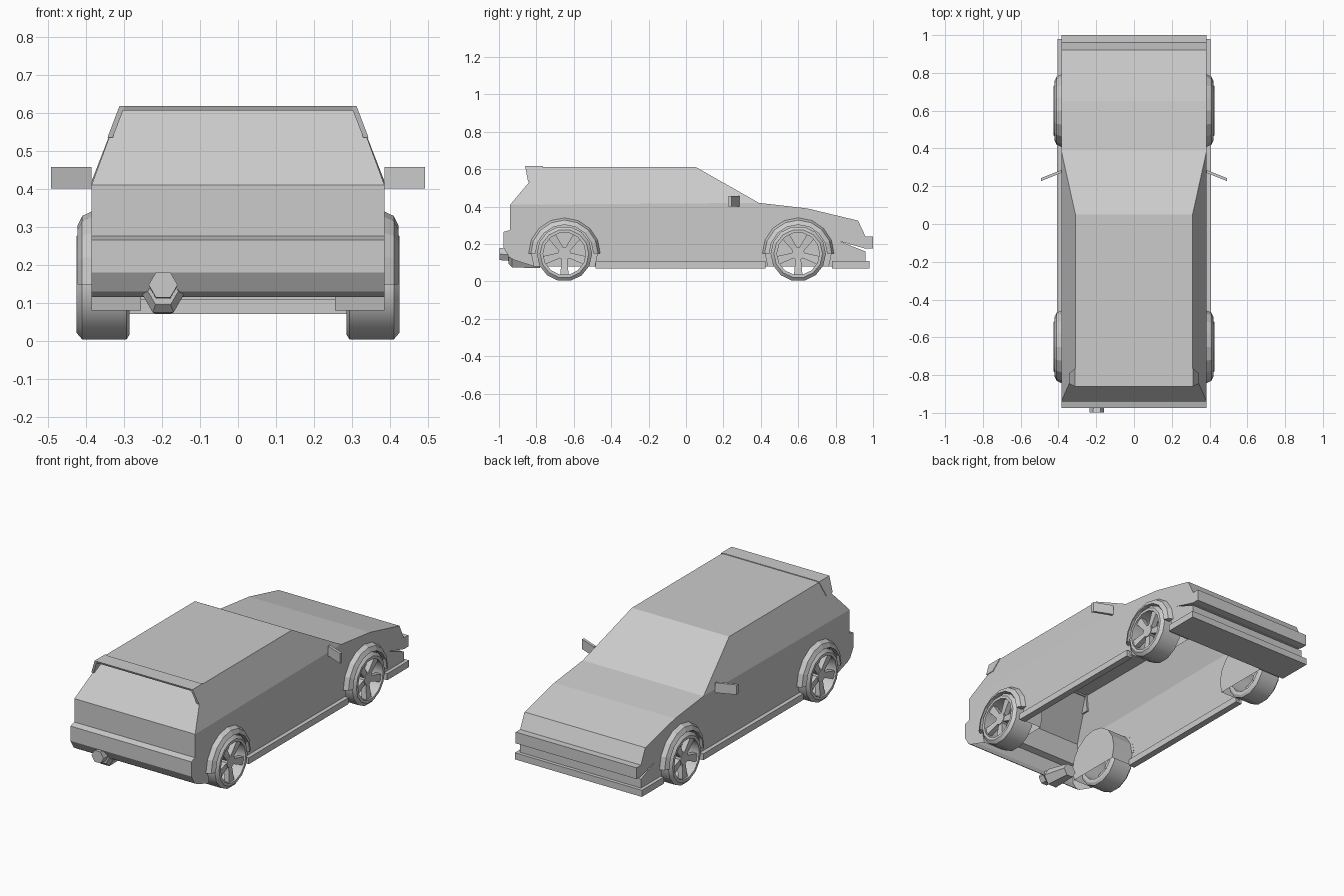
import bpy, bmesh, math
from mathutils import Vector

cube = bpy.data.objects.get("Cube")
if cube:
    bpy.data.objects.remove(cube)

grey = bpy.data.materials.new("plain grey")
grey.use_nodes = True
COLOUR = (0.6, 0.6, 0.6, 1)
grey.diffuse_color = COLOUR
grey.node_tree.nodes["Principled BSDF"].inputs["Base Color"].default_value = COLOUR

W = 0.385            # half width of the lower body
AXLE_Z = 0.148
AXLES = {"rear": -0.65, "front": 0.6}
SIDES = {"left": 1, "right": -1}


def make(name, verts, faces, smooth=False):
    mesh = bpy.data.meshes.new(name)
    mesh.from_pydata([tuple(v) for v in verts], [], faces)
    bm = bmesh.new()
    bm.from_mesh(mesh)
    bmesh.ops.recalc_face_normals(bm, faces=bm.faces)
    bm.to_mesh(mesh)
    bm.free()
    mesh.materials.append(grey)
    obj = bpy.data.objects.new(name, mesh)
    bpy.context.collection.objects.link(obj)
    if smooth:
        bpy.ops.object.select_all(action='DESELECT')
        obj.select_set(True)
        bpy.context.view_layer.objects.active = obj
        bpy.ops.object.shade_smooth_by_angle(angle=math.radians(32))
    return obj


def loft(name, rings, closed=False, caps=True, smooth=False):
    """Skin a list of equal closed rings."""
    n, m = len(rings[0]), len(rings)
    verts = [p for ring in rings for p in ring]
    faces = []
    for i in range(m if closed else m - 1):
        for j in range(n):
            a, b, k = i * n, (i + 1) % m * n, (j + 1) % n
            faces.append((a + j, a + k, b + k, b + j))
    if caps and not closed:
        faces += [tuple(range(n)), tuple(range((m - 1) * n, m * n))]
    return make(name, verts, faces, smooth)


def box(name, x, y, z):
    return loft(name, [[(a, y[0], z[0]), (a, y[1], z[0]), (a, y[1], z[1]), (a, y[0], z[1])] for a in x])


def arc(y, r, start, end, steps):
    """Points (y, z) around an axle, from the nose side over the top."""
    out = []
    for i in range(steps + 1):
        a = math.radians(start + (end - start) * i / steps)
        out.append((y + r * math.cos(a), AXLE_Z + r * math.sin(a)))
    return out


# Body shell: outline from tail to nose as (y, z), open underneath
lower_tail = [(-0.92, 0.115), (-0.945, 0.13), (-0.975, 0.18), (-0.975, 0.265), (-0.94, 0.275), (-0.94, 0.41)]
roof = [(-0.77, 0.613), (0.05, 0.613)]
nose = [(0.39, 0.42), (0.65, 0.39), (0.92, 0.325), (0.96, 0.24), (1.0, 0.24), (1.0, 0.175),
        (0.96, 0.175), (0.82, 0.215), (0.96, 0.16), (0.96, 0.08)]
outline = lower_tail + roof + nose
arches = [p for y in (AXLES["front"], AXLES["rear"]) for p in arc(y, 0.175, -23, 203, 10)]
count, t = len(outline), len(lower_tail)
verts, faces = [], []
for s in SIDES.values():
    base = len(verts)
    verts += [(s * (0.31 if p in roof else W), *p) for p in outline]
    verts += [(s * W, *p) for p in arches]
    total = count + len(arches)
    faces.append([base + i for i in range(total) if i not in (t, t + 1)])
    faces.append([base + i for i in range(t - 1, t + 3)])
faces += [(i, i + 1, i + 1 + total, i + total) for i in range(count - 1)]
make("body_shell", verts, faces)

# Roof spoiler: thin lip with a fin on each side
loft("spoiler_lip", [[(x, -0.77, 0.617), (x, -0.86, 0.617), (x, -0.855, 0.605), (x, -0.77, 0.605)]
                     for x in (-0.31, 0.31)])
for side, s in SIDES.items():
    fin = [(-0.86, 0.617), (-0.845, 0.535), (-0.79, 0.535), (-0.765, 0.617)]
    loft(side + "_spoiler_fin",
         [[(s * (0.31 + (0.617 - z) * 0.38 + off), y, z) for y, z in fin] for off in (-0.012, 0.002)])

# Front splitter and side sills
box("front_splitter", (-0.405, 0.405), (0.78, 0.98), (0.07, 0.108))
for side, s in SIDES.items():
    box(side + "_sill", (s * 0.37, s * 0.408), (-0.485, 0.425), (0.07, 0.107))

    # Door mirror: thin slanted plate
    loft(side + "_mirror", [[(s * x, y - 0.008, 0.4), (s * x, y + 0.008, 0.4),
                             (s * x, y + 0.008, 0.457), (s * x, y - 0.008, 0.457)]
                            for x, y in ((0.385, 0.278), (0.492, 0.235))])

# Wheels, flared arches and inner wells
TYRE = [(0.285, 0.114), (0.285, 0.135), (0.293, 0.148), (0.41, 0.148), (0.425, 0.13), (0.425, 0.114)]
FLARE = [(0.383, 0.193), (0.41, 0.18), (0.422, 0.155), (0.383, 0.155)]
for end, y in AXLES.items():
    for side, s in SIDES.items():
        tag = end + "_" + side
        arcs = [arc(y, r, 0, 360, 14)[:-1] for x, r in TYRE]
        loft(tag + "_tyre", [[(s * TYRE[j][0], *arcs[j][i]) for j in range(len(TYRE))]
                             for i in range(14)], closed=True, smooth=True)

        # Five tapered spokes and a hub
        loft(tag + "_hub", [[(s * x, *p) for p in arc(y, 0.035, 0, 360, 10)[:-1]] for x in (0.37, 0.41)])
        for k in range(5):
            a = math.radians(72 * k - 90)
            out, across = Vector((0, math.cos(a), math.sin(a))), Vector((0, -math.sin(a), math.cos(a)))
            rings = []
            for r, w, x0, x1 in ((0.02, 0.014, 0.375, 0.405), (0.117, 0.023, 0.385, 0.415)):
                mid = Vector((0, y, AXLE_Z)) + out * r
                rings.append([mid + across * (w * c) + Vector((s * x, 0, 0))
                              for c, x in ((-1, x0), (1, x0), (1, x1), (-1, x1))])
            loft(tag + "_spoke_" + str(k + 1), rings)

        # Flared arch over the wheel
        arcs = [arc(y, r, 0, 180, 8) for x, r in FLARE]
        loft(tag + "_arch", [[(s * FLARE[j][0], *arcs[j][i]) for j in range(len(FLARE))]
                             for i in range(9)])

        # Wheel well with an inner wall
        rim = arc(y, 0.175, -23, 203, 10)
        n = len(rim)
        make(tag + "_well", [(s * x, *p) for x in (W, 0.255) for p in rim],
             [(i, i + 1, n + i + 1, n + i) for i in range(n - 1)] + [tuple(range(n, 2 * n))])


# Exhaust: hexagonal silencer and tip
def hexagon(y, z, r):
    return [(-0.197 + r * math.cos(math.radians(a)), y, z + r * math.sin(math.radians(a)))
            for a in range(0, 360, 60)]


loft("exhaust_silencer", [hexagon(-0.78, 0.106, 0.04), hexagon(-0.93, 0.122, 0.055), hexagon(-0.95, 0.13, 0.04)])
loft("exhaust_tip", [hexagon(-0.93, 0.14, 0.036), hexagon(-0.998, 0.147, 0.038)])
